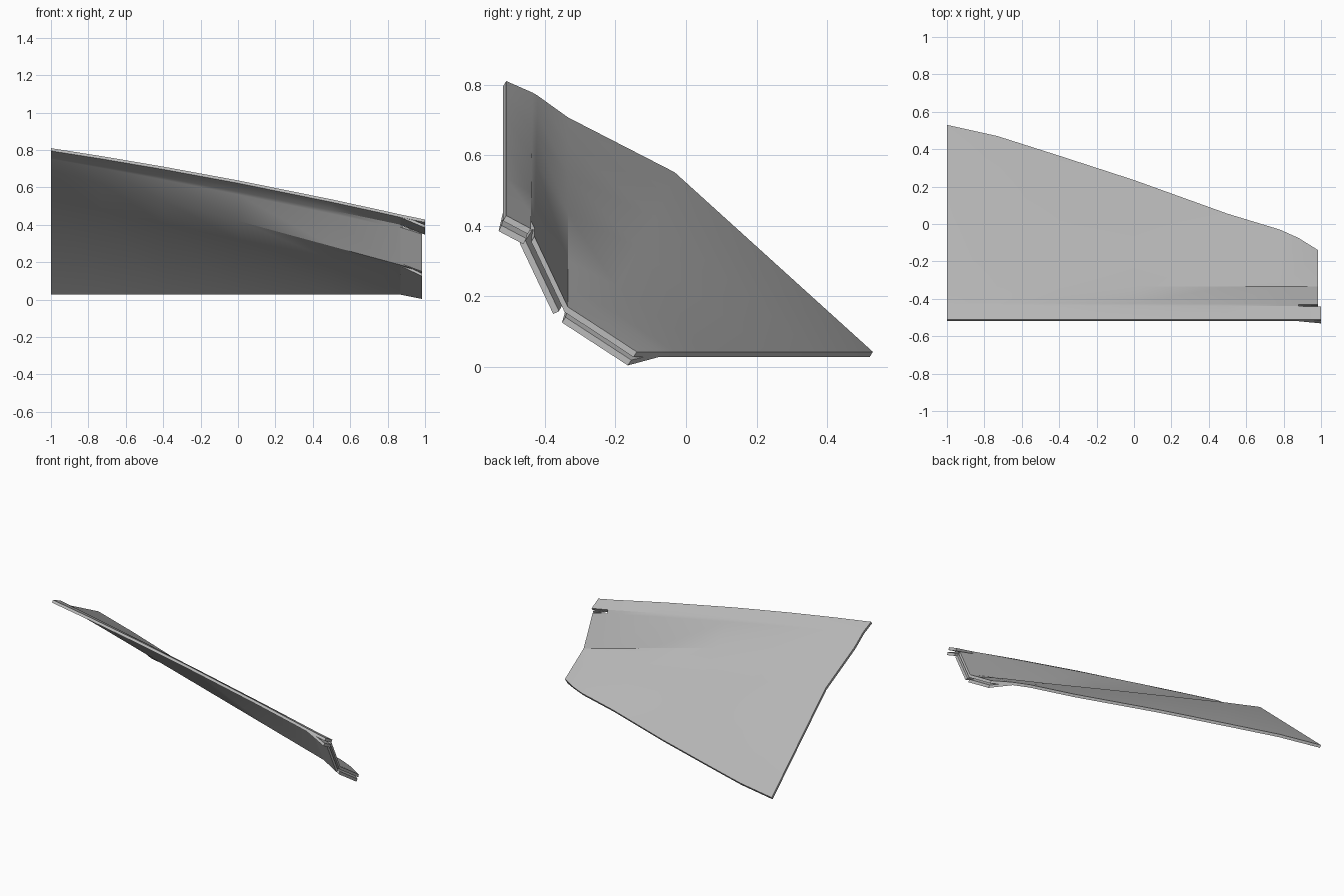
import bpy, bmesh
from mathutils import Vector

cube = bpy.data.objects.get("Cube")
if cube:
    bpy.data.objects.remove(cube, do_unlink=True)

grey = bpy.data.materials.new("plain_grey")
grey.use_nodes = True
grey.diffuse_color = (0.5, 0.5, 0.5, 1)
grey.node_tree.nodes["Principled BSDF"].inputs["Base Color"].default_value = (0.5, 0.5, 0.5, 1)

# Rear edge of the sheet as (x, y)
REAR = [(-1, .53), (-.73, .47), (-.4, .365), (0, .235), (.5, .055),
        (.78, -.03), (.88, -.075), (.985, -.14)]


def profile(x, rear_y):
    """Upper surface of the folded section at x, from front edge to rear edge."""
    t = (x + 1) / 2
    mix = lambda a, b: Vector((x, *[p + (q - p) * t for p, q in zip(a, b)]))
    front = mix((-.51, .81), (-.51, .425))
    upper = mix((-.435, .777), (-.44, .388))
    upper_low = mix((-.42, .768), (-.43, .366))
    lower = mix((-.335, .707), (-.335, .165))
    bow = Vector((0, 0, .02 * (1 - x * x)))
    rear = Vector((x, rear_y, .042))
    kink = lower.lerp(rear, .35) + Vector((0, 0, .077 * (1 - t)))
    return [front + bow, upper + bow / 2, upper_low + bow / 2, lower, kink, rear]


def finish(bm, name):
    bmesh.ops.recalc_face_normals(bm, faces=bm.faces)
    mesh = bpy.data.meshes.new(name)
    bm.to_mesh(mesh)
    bm.free()
    obj = bpy.data.objects.new(name, mesh)
    bpy.context.collection.objects.link(obj)
    mesh.materials.append(grey)
    bpy.ops.object.select_all(action='DESELECT')
    obj.select_set(True)
    bpy.context.view_layer.objects.active = obj
    bpy.ops.object.shade_smooth_by_angle(angle=.5)
    return obj


# Thin folded sheet, with a slit cut into its narrow end along the upper fold
bm = bmesh.new()
grid = [[bm.verts.new(p) for p in profile(x, y)] for x, y in REAR]
for v in grid[-1][:2]:
    v.co.x = 1
for i in range(len(grid) - 1):
    for j in range(len(grid[0]) - 1):
        if i == len(grid) - 2 and j == 1:
            continue
        bm.faces.new((grid[i][j], grid[i + 1][j], grid[i + 1][j + 1], grid[i][j + 1]))
under = bmesh.ops.extrude_face_region(bm, geom=bm.faces[:], use_keep_orig=True)
for v in under["geom"]:
    if isinstance(v, bmesh.types.BMVert):
        v.co += Vector((0, -.009, -.015))
finish(bm, "folded_panel")


# Lower skin flaring away beneath the narrow end, one flange per fold
def flange(name, first, last, start, end):
    bm = bmesh.new()
    rings = []
    for x, y, inner, outer in ((.87, -.07, .004, .018), (end, -.14, .028, .046)):
        row = profile(x, y)
        a, b = row[first], row[last]
        along = (b - a).normalized()
        down = Vector((0, along.z, -along.y))
        a = a + along * start
        rings.append([bm.verts.new(p) for p in (
            a + down * inner, b + down * inner, b + down * outer, a + down * outer)])
    for k in range(4):
        n = (k + 1) % 4
        bm.faces.new((rings[0][k], rings[0][n], rings[1][n], rings[1][k]))
    for ring in rings:
        bm.faces.new(ring)
    finish(bm, name)


flange("front_flange", 0, 1, 0, 1)
flange("middle_flange", 2, 3, 0, .985)
flange("rear_flange", 3, 5, .01, .985)
